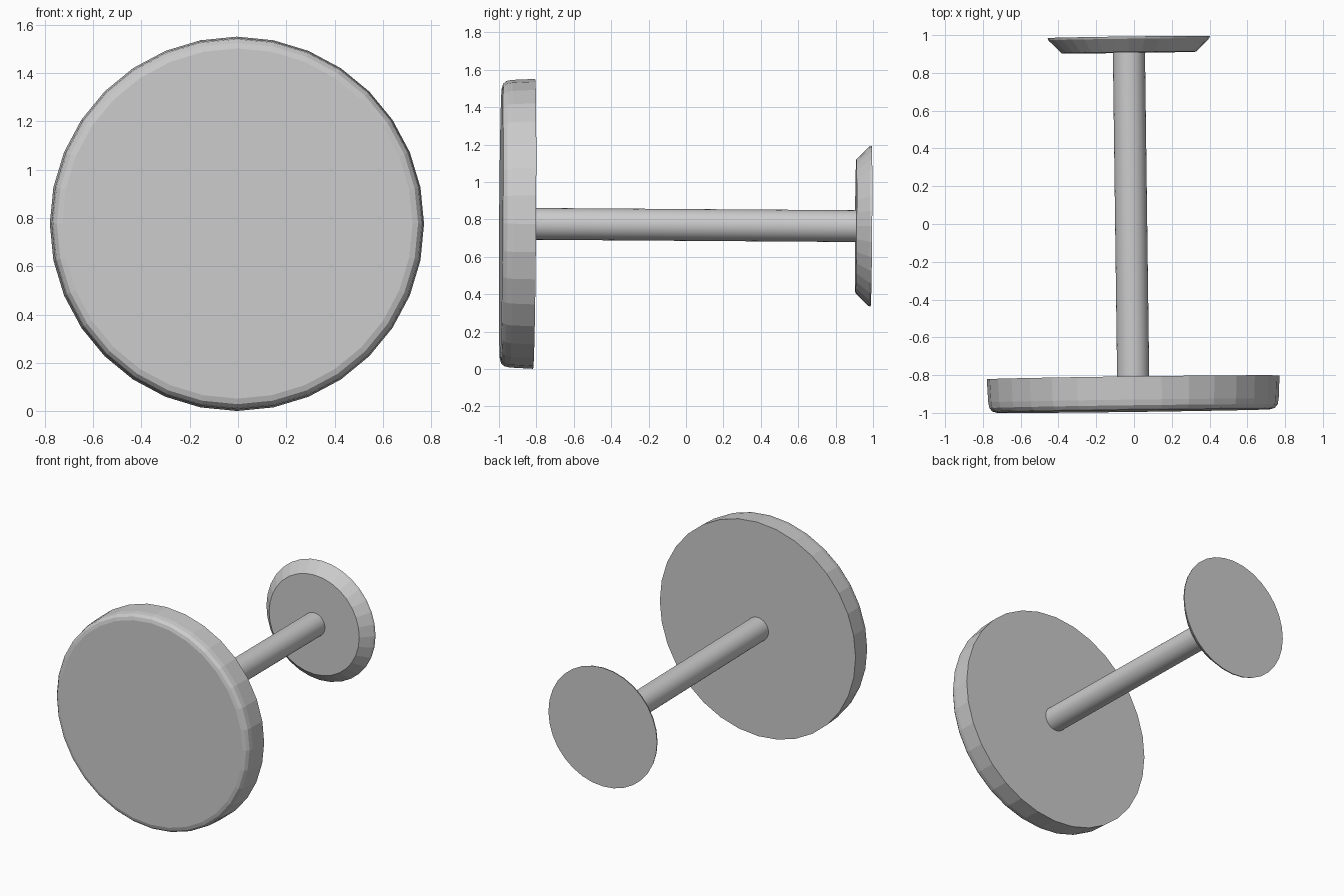
import bpy
import bmesh
from math import cos, sin, tau
from mathutils import Vector, Matrix

cube = bpy.data.objects.get("Cube")
if cube:
    bpy.data.objects.remove(cube, do_unlink=True)

# Single plain grey
grey = bpy.data.materials.new("light_grey")
grey.use_nodes = True
colour = (0.6, 0.6, 0.6, 1.0)
grey.diffuse_color = colour
grey.node_tree.nodes["Principled BSDF"].inputs["Base Color"].default_value = colour

# The whole piece leans very slightly off the y axis
AXIS = Vector((-0.013, 1, -0.007))
LEAN = Vector((0, 1, 0)).rotation_difference(AXIS).to_matrix().to_4x4()
PLACE = Matrix.Translation((-0.015, 0, 0.77)) @ LEAN


def turned(name, profile, sides, smooth=False):
    """Turn a (radius, y) profile about the y axis and cap both ends."""
    bm = bmesh.new()
    rings = []
    for r, y in profile:
        rings.append([bm.verts.new((r * cos(tau * i / sides), y, r * sin(tau * i / sides)))
                      for i in range(sides)])
    for a, b in zip(rings, rings[1:]):
        for i in range(sides):
            j = (i + 1) % sides
            bm.faces.new((a[i], a[j], b[j], b[i]))
    bm.faces.new(rings[0])
    bm.faces.new(rings[-1])
    bmesh.ops.recalc_face_normals(bm, faces=bm.faces)
    bm.transform(PLACE)
    mesh = bpy.data.meshes.new(name)
    bm.to_mesh(mesh)
    bm.free()
    mesh.materials.append(grey)
    obj = bpy.data.objects.new(name, mesh)
    bpy.context.collection.objects.link(obj)
    if smooth:
        bpy.ops.object.select_all(action="DESELECT")
        obj.select_set(True)
        bpy.context.view_layer.objects.active = obj
        bpy.ops.object.shade_smooth_by_angle()
    return obj


# Large front disc with a rounded front rim
turned("front_disc", [(0.725, -0.99), (0.748, -0.983), (0.763, -0.965),
                      (0.769, -0.935), (0.775, -0.812)], 32)

# Slim round shaft
turned("shaft", [(0.085, -0.82), (0.085, 0.915)], 48, smooth=True)

# Small back flange, flaring to a thin rim
turned("back_flange", [(0.357, 0.908), (0.426, 0.978), (0.43, 0.99)], 32)
